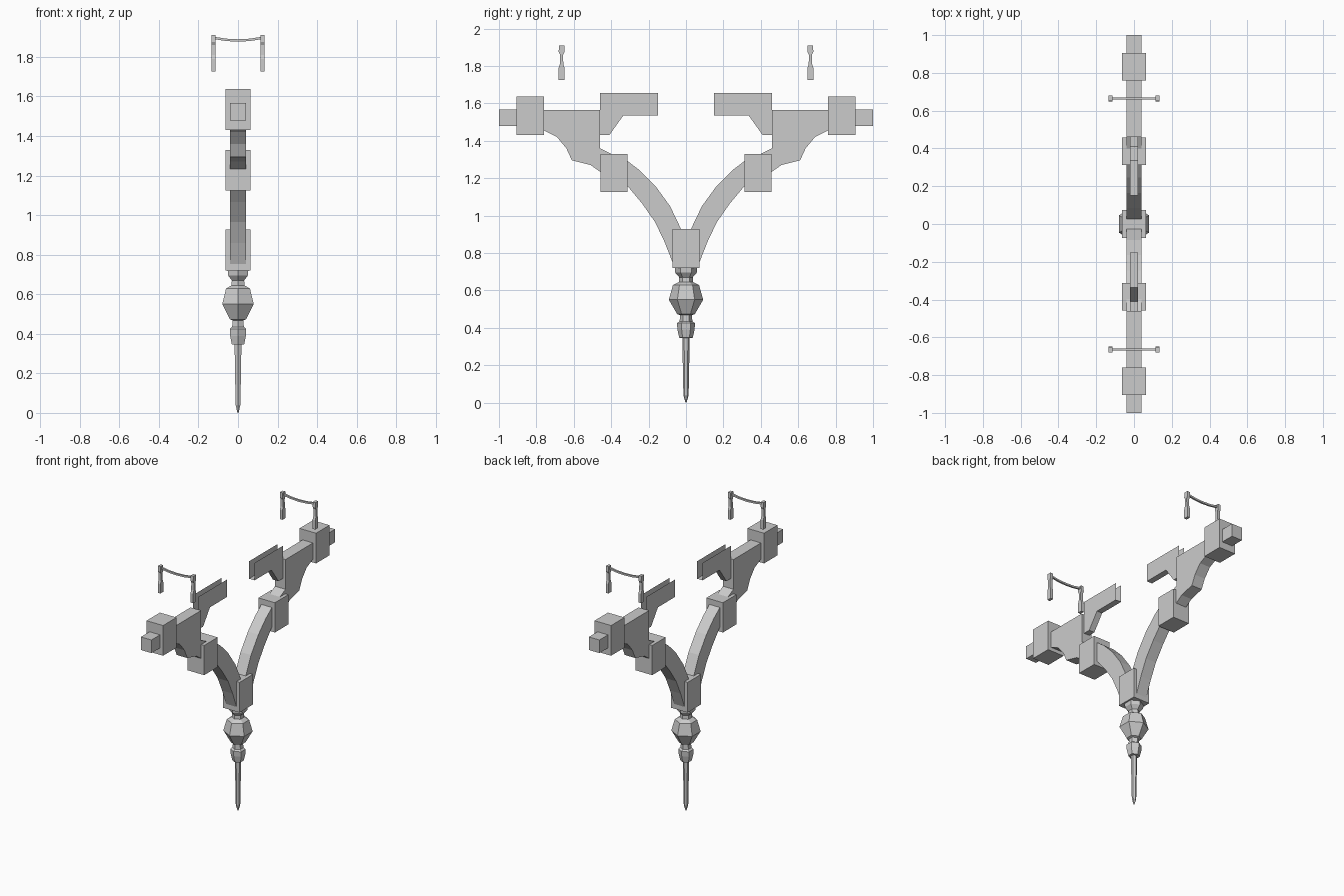
import bpy, bmesh, math

if "Cube" in bpy.data.objects:
    bpy.data.objects.remove(bpy.data.objects["Cube"])

def finish(name, bm):
    bmesh.ops.recalc_face_normals(bm, faces=bm.faces)
    me = bpy.data.meshes.new(name)
    bm.to_mesh(me)
    bm.free()
    ob = bpy.data.objects.new(name, me)
    bpy.context.collection.objects.link(ob)
    return ob

def plate(name, profile, half, axis='X', centre=0.0):
    """Extrude a 2D profile (horizontal, z) evenly about a plane."""
    bm = bmesh.new()
    def loop(d):
        d += centre
        return [bm.verts.new((d, u, z) if axis == 'X' else (u, d, z)) for u, z in profile]
    a, b = loop(-half), loop(half)
    n = len(profile)
    bm.faces.new(a)
    bm.faces.new(b[::-1])
    for i in range(n):
        j = (i + 1) % n
        bm.faces.new((a[i], b[i], b[j], a[j]))
    return finish(name, bm)

def block(name, y0, y1, z0, z1, half):
    return plate(name, [(y0, z0), (y1, z0), (y1, z1), (y0, z1)], half)

def lathe(name, profile, sides):
    bm = bmesh.new()
    rings = []
    for r, z in profile:
        rings.append([bm.verts.new((r * math.sin(t), r * math.cos(t), z))
                      for t in (2 * math.pi * k / sides for k in range(sides))])
    for a, b in zip(rings, rings[1:]):
        for k in range(sides):
            m = (k + 1) % sides
            bm.faces.new((a[k], a[m], b[m], b[k]))
    bm.faces.new(rings[0][::-1])
    bm.faces.new(rings[-1])
    return finish(name, bm)

def open_brace(name, s):
    """Two side sheets joined by a floor; top and ends are open."""
    floor = [(0.15, 1.535), (0.335, 1.535), (0.41, 1.43), (0.46, 1.43)]
    outline = floor + [(0.46, 1.655), (0.15, 1.655)]
    bm = bmesh.new()
    l = [bm.verts.new((-0.021, s * y, z)) for y, z in outline]
    r = [bm.verts.new((0.021, s * y, z)) for y, z in outline]
    bm.faces.new(l)
    bm.faces.new(r[::-1])
    for i in range(3):
        bm.faces.new((l[i], r[i], r[i + 1], l[i + 1]))
    return finish(name, bm)

# Turned six-sided finial and spike
lathe("finial", [(0.003, 0.0), (0.014, 0.04), (0.02, 0.345), (0.036, 0.347),
                 (0.046, 0.39), (0.048, 0.425), (0.034, 0.435), (0.032, 0.468),
                 (0.047, 0.473), (0.092, 0.55), (0.07, 0.628), (0.038, 0.645),
                 (0.036, 0.67), (0.058, 0.695), (0.06, 0.72)], 6)

# Central hub
block("hub", -0.073, 0.073, 0.72, 0.928, 0.063)

arm = [(0.0, 0.86), (0.025, 0.925), (0.085, 1.05), (0.165, 1.16), (0.245, 1.24), (0.33, 1.305),
       (0.40, 1.30), (0.40, 1.19), (0.31, 1.155), (0.235, 1.065), (0.165, 0.965),
       (0.115, 0.86), (0.07, 0.745), (0.0, 0.745)]
bracket = [(0.76, 1.565), (0.46, 1.565), (0.46, 1.36), (0.39, 1.325), (0.39, 1.20),
           (0.46, 1.235), (0.51, 1.27), (0.61, 1.295), (0.64, 1.36), (0.69, 1.42), (0.76, 1.455)]
post = [(-0.016, 1.725), (0.016, 1.725), (0.016, 1.79), (0.009, 1.81), (0.008, 1.86),
        (0.016, 1.875), (0.014, 1.91), (-0.014, 1.91), (-0.016, 1.875), (-0.008, 1.86),
        (-0.009, 1.81), (-0.016, 1.79)]

# Both halves of the yoke
for s, side in ((-1, "front"), (1, "back")):
    flip = lambda pts: [(s * y, z) for y, z in pts]
    plate(side + "_curved_arm", flip(arm), 0.04)
    plate(side + "_bracket", flip(bracket), 0.04)
    block(side + "_arm_collar", s * 0.312, s * 0.458, 1.125, 1.33, 0.063)
    block(side + "_end_collar", s * 0.76, s * 0.906, 1.43, 1.638, 0.063)
    block(side + "_end_peg", s * 0.906, s * 1.0, 1.478, 1.568, 0.04)
    open_brace(side + "_brace", s)

    # Floating handle: two posts and a sagging bar
    yc = s * 0.665
    for x, lr in ((-0.125, "left"), (0.125, "right")):
        plate(f"{side}_{lr}_handle_post", [(yc + y, z) for y, z in post], 0.01, 'X', x)
    xs = [-0.117, -0.06, 0.0, 0.06, 0.117]
    zs = [1.895, 1.886, 1.883, 1.886, 1.895]
    bar = [(x, z + 0.006) for x, z in zip(xs, zs)] + [(x, z - 0.006) for x, z in zip(xs, zs)][::-1]
    plate(side + "_handle_bar", bar, 0.006, 'Y', yc)
